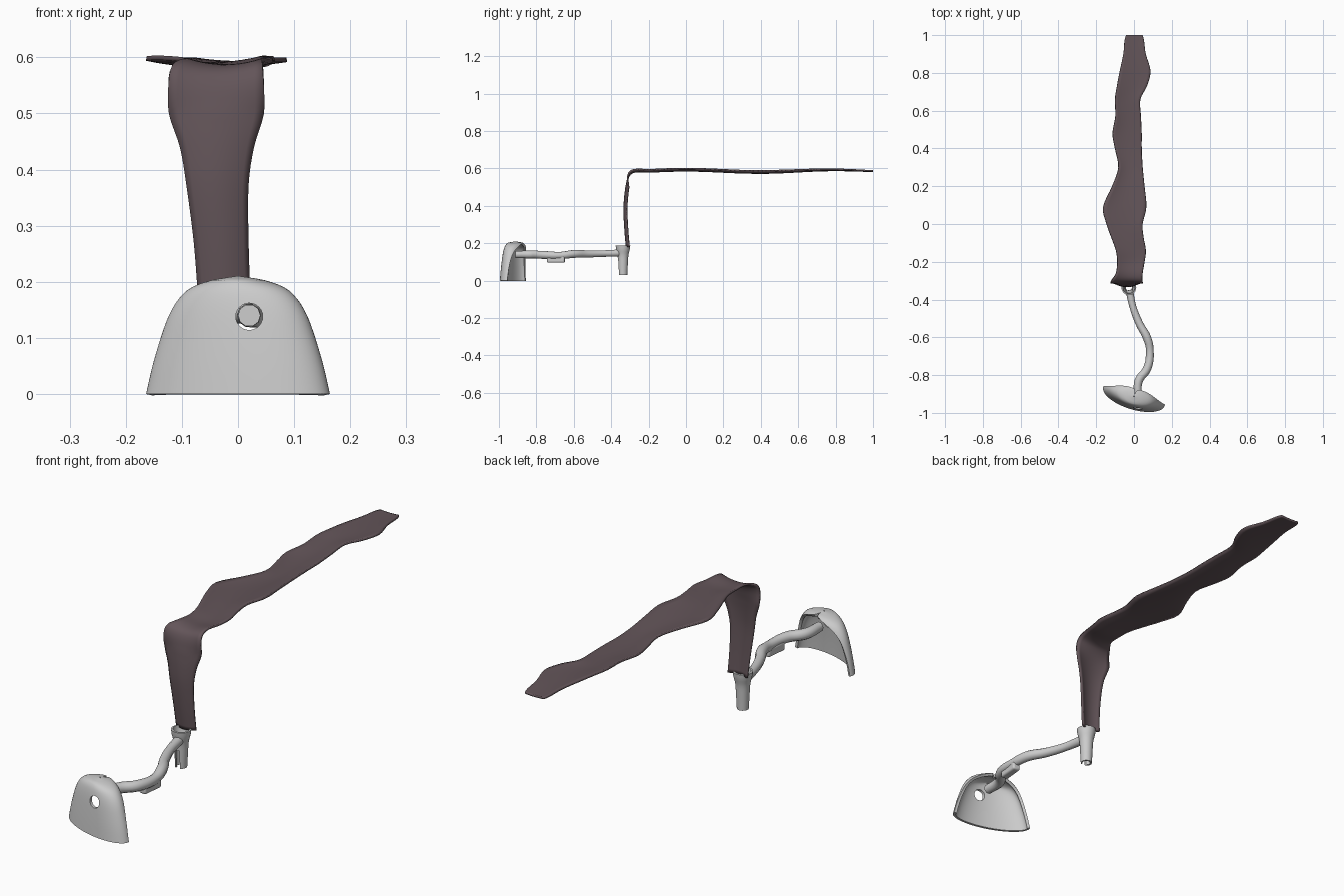
import bpy, bmesh
from math import sin, cos, pi, radians
from mathutils import Vector, Matrix

if "Cube" in bpy.data.objects:
    bpy.data.objects.remove(bpy.data.objects["Cube"], do_unlink=True)


def material(name, rgb):
    m = bpy.data.materials.new(name)
    m.use_nodes = True
    m.diffuse_color = (*rgb, 1)
    m.node_tree.nodes["Principled BSDF"].inputs["Base Color"].default_value = (*rgb, 1)
    return m


GREY = material("pale grey", (0.6, 0.6, 0.6))
MAUVE = material("dusky mauve", (0.125, 0.09, 0.1))


def select(ob):
    bpy.ops.object.select_all(action='DESELECT')
    ob.select_set(True)
    bpy.context.view_layer.objects.active = ob


def add_object(name, data, mat):
    ob = bpy.data.objects.new(name, data)
    bpy.context.collection.objects.link(ob)
    if mat:
        data.materials.append(mat)
    return ob


def loft(name, rows, mat, closed=False):
    """Skin a grid of points, row by row."""
    bm = bmesh.new()
    grid = [[bm.verts.new(p) for p in row] for row in rows]
    n = len(rows[0])
    for a, b in zip(grid, grid[1:]):
        for i in range(n if closed else n - 1):
            j = (i + 1) % n
            bm.faces.new((a[i], a[j], b[j], b[i]))
    bmesh.ops.remove_doubles(bm, verts=bm.verts, dist=0.0005)
    me = bpy.data.meshes.new(name)
    bm.to_mesh(me)
    bm.free()
    return add_object(name, me, mat)


def thicken(ob, thickness, offset):
    mod = ob.modifiers.new("thickness", 'SOLIDIFY')
    mod.thickness = thickness
    mod.offset = offset


def cut(ob, cutter):
    cutter.hide_render = True
    cutter.hide_viewport = False
    mod = ob.modifiers.new("cut", 'BOOLEAN')
    mod.operation = 'DIFFERENCE'
    mod.solver = 'EXACT'
    mod.object = cutter
    select(ob)
    for m in list(ob.modifiers):
        bpy.ops.object.modifier_apply(modifier=m.name)
    bpy.data.objects.remove(cutter, do_unlink=True)


def smooth(ob, angle=40):
    select(ob)
    bpy.ops.object.shade_smooth_by_angle(angle=radians(angle))


def resample(keys, steps):
    """Catmull-Rom interpolation of tuples of numbers."""
    keys = [Vector(k) for k in keys]
    out = []
    for i in range(len(keys) - 1):
        p0, p1, p2 = keys[max(i - 1, 0)], keys[i], keys[i + 1]
        p3 = keys[min(i + 2, len(keys) - 1)]
        for s in range(steps):
            t = s / steps
            out.append(p1 + (p2 - p0) * (t / 2)
                       + (p0 * 2 - p1 * 5 + p2 * 4 - p3) * (t * t / 2)
                       + (p1 * 3 - p0 - p2 * 3 + p3) * (t ** 3 / 2))
    return out + [keys[-1]]


# Long wavy strap: y, z, left edge, right edge at each station
upright = [(-.312, .18, -.07, .02), (-.32, .27, -.077, .017), (-.325, .37, -.09, .017),
           (-.322, .44, -.102, .027), (-.315, .5, -.122, .045), (-.31, .55, -.124, .046),
           (-.295, .578, -.118, .044), (-.26, .588, -.095, .045)]
level = [(-.2, -.088, .055), (-.14, -.095, .062), (-.07, -.12, .05), (0, -.145, .045),
         (.09, -.163, .065), (.2, -.115, .055), (.3, -.082, .045), (.4, -.1, .04),
         (.48, -.113, .04), (.57, -.098, .036), (.66, -.1, .033), (.73, -.09, .068),
         (.81, -.075, .087), (.9, -.056, .062), (.97, -.05, .053), (1, -.042, .045)]
stations = upright + [(y, .586 + .006 * cos(y * 8), l, r) for y, l, r in level]
path = resample(stations, 4)
rows = []
for i, (y, z, l, r) in enumerate(path):
    a, b = path[max(i - 1, 0)], path[min(i + 1, len(path) - 1)]
    out = Vector((0, a[1] - b[1], b[0] - a[0])).normalized()
    bend = min(max((z - .5) / .08, 0), 1)
    cup = -.014 + .026 * bend                 # bowed upright, dished when level
    if y > .5:
        cup *= max(.2, 1 - (y - .5) * 1.6)
    row = []
    for k in range(11):
        u = k / 5 - 1
        p = Vector(((l + r) / 2 + u * (r - l) / 2, y, z))
        row.append(p + out * cup * (u * u - .4))
    rows.append(row)
strap = loft("strap", rows, MAUVE)
thicken(strap, .008, 0)
smooth(strap, 60)

# Curved shield: a flattened dome, open at the back below the crown
profile = resample([(0, 1), (.05, .93), (.1, .84), (.14, .75), (.17, .64),
                    (.19, .5), (.203, .28), (.21, .02)], 3)
place = Matrix.Translation((0, -.912, 0)) @ Matrix.Rotation(radians(-17), 4, 'Z')
rows = []
for z, s in profile:
    h = z / .21
    reach = min(.1 + .5 * h * h + 1.05 * h ** 8, pi / 2)
    row = []
    for k in range(41):
        a = pi - reach + (pi + 2 * reach) * k / 40
        row.append(place @ Vector((.17 * s * cos(a),
                                   .07 * (.4 + .6 * s) * sin(a) * min(1, s * 4), z)))
    rows.append(row)
shield = loft("shield", rows, GREY)
thicken(shield, .012, -1)
bpy.ops.mesh.primitive_cylinder_add(vertices=24, radius=.024, depth=.12,
                                    location=(.02, -.97, .138), rotation=(pi / 2, 0, 0))
cut(shield, bpy.context.object)
smooth(shield)

# Winding stem joining the shield to the socket
curve = bpy.data.curves.new("stem", 'CURVE')
curve.dimensions = '3D'
curve.bevel_depth = .02
curve.bevel_resolution = 3
curve.resolution_u = 6
curve.use_fill_caps = True
spline = curve.splines.new('BEZIER')
route = [(.02, -.91, .14, 1), (.025, -.83, .14, 1.1), (.07, -.765, .138, 1.1),
         (.084, -.67, .135, 1), (.068, -.6, .143, 1.1), (.03, -.53, .143, 1),
         (-.005, -.44, .145, .9), (-.025, -.35, .148, 1)]
spline.bezier_points.add(len(route) - 1)
for p, (x, y, z, r) in zip(spline.bezier_points, route):
    p.co = (x, y, z)
    p.radius = r
    p.handle_left_type = p.handle_right_type = 'AUTO'
stem = add_object("stem", curve, GREY)
select(stem)
bpy.ops.object.convert(target='MESH')
smooth(bpy.context.object, 50)

# Small block hanging under the stem
bpy.ops.mesh.primitive_cube_add(size=1, location=(.08, -.695, .115))
block = bpy.context.object
block.name = "stem_block"
block.scale = (.034, .095, .038)
block.rotation_euler.z = radians(-6)
block.data.materials.append(GREY)
bpy.ops.object.transform_apply(location=False)
bevel = block.modifiers.new("rounding", 'BEVEL')
bevel.width = .008
bevel.segments = 3
smooth(block)

# Flared socket with a slot in its lower front
rows = [[(-.027 + r * cos(2 * pi * k / 24), -.337 + r * sin(2 * pi * k / 24), z)
         for k in range(24)]
        for z, r in resample([(.03, .023), (.09, .026), (.135, .029),
                              (.165, .036), (.187, .039)], 3)]
socket = loft("socket", rows, GREY, closed=True)
thicken(socket, .007, -1)
bpy.ops.mesh.primitive_cube_add(size=1, location=(-.027, -.365, .06))
bpy.context.object.scale = (.018, .05, .09)
cut(socket, bpy.context.object)
smooth(socket)
